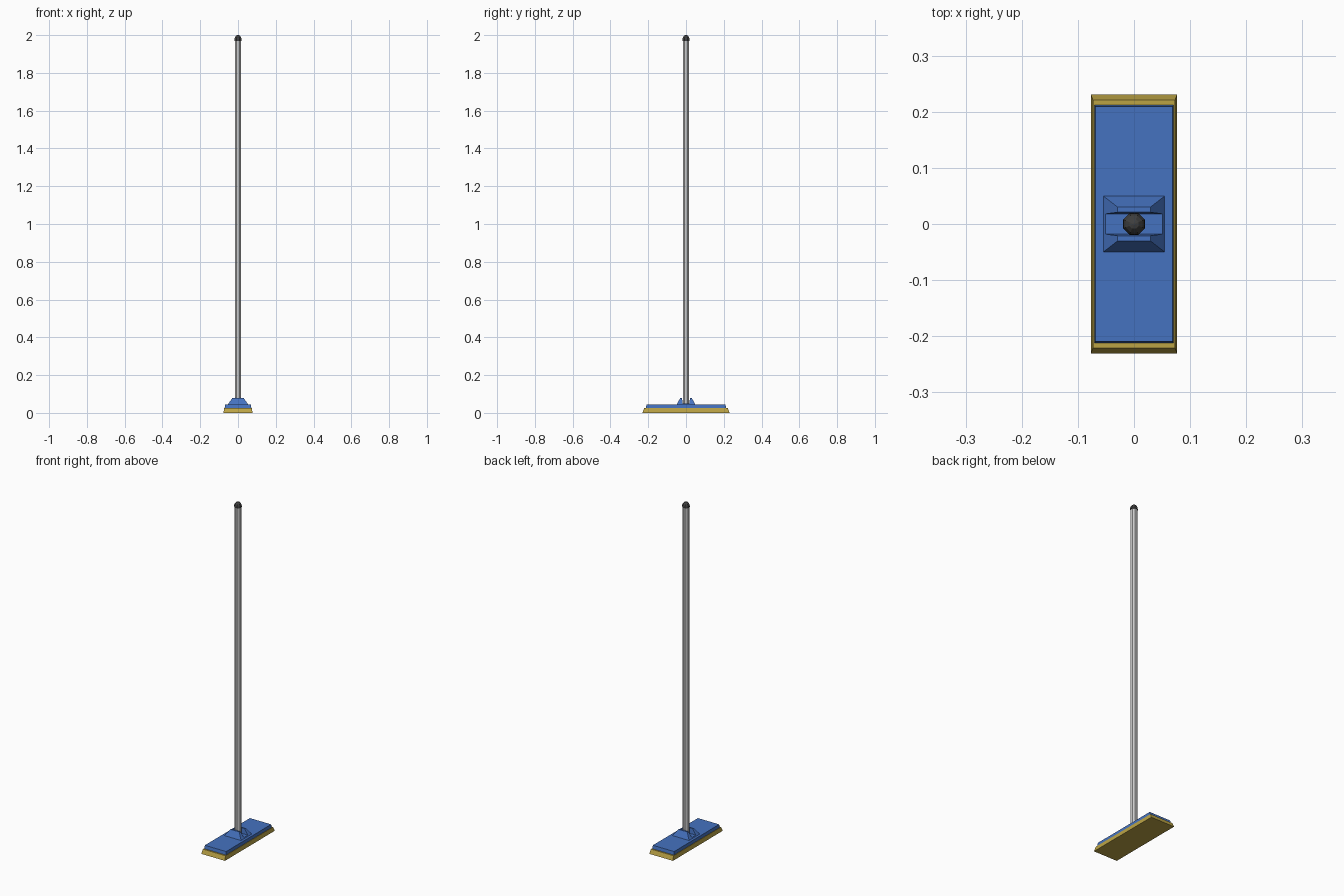
import bpy, bmesh
from math import cos, sin, pi

if "Cube" in bpy.data.objects:
    bpy.data.objects.remove(bpy.data.objects["Cube"])


def material(name, rgb):
    m = bpy.data.materials.new(name)
    m.diffuse_color = (*rgb, 1)
    m.use_nodes = True
    m.node_tree.nodes["Principled BSDF"].inputs["Base Color"].default_value = m.diffuse_color
    return m


BLUE = material("blue_plastic", (0.06, 0.17, 0.53))
YELLOW = material("yellow_bristle", (0.50, 0.37, 0.06))
DARK = material("dark_rubber", (0.05, 0.05, 0.05))


def loft(name, rings, mat=None):
    """Closed solid bridging a stack of equal-length point rings."""
    bm = bmesh.new()
    loops = [[bm.verts.new(p) for p in ring] for ring in rings]
    for a, b in zip(loops, loops[1:]):
        for i in range(len(a)):
            j = (i + 1) % len(a)
            bm.faces.new((a[i], a[j], b[j], b[i]))
    bm.faces.new(loops[0][::-1])
    bm.faces.new(loops[-1])
    bmesh.ops.recalc_face_normals(bm, faces=bm.faces)
    me = bpy.data.meshes.new(name)
    bm.to_mesh(me)
    bm.free()
    ob = bpy.data.objects.new(name, me)
    bpy.context.collection.objects.link(ob)
    if mat:
        me.materials.append(mat)
    return ob


def rect(x, y0, y1, z):
    return [(-x, y0, z), (x, y0, z), (x, y1, z), (-x, y1, z)]


def octagon(r, z):
    return [(r * cos(pi * (i + .5) / 4), r * sin(pi * (i + .5) / 4), z) for i in range(8)]


# Flared bristle pad
loft("bristle_pad", [rect(.077, -.231, .231, 0), rect(.073, -.221, .221, .025)], YELLOW)

# Head plate
loft("head_plate", [rect(.0705, -.2125, .2125, .025), rect(.069, -.209, .209, .044)], BLUE)

# Handle socket: low base with two tapered ears around a slot
loft("socket_base", [rect(.055, -.05, .05, .043), rect(.051, -.047, .047, .049)], BLUE)
for side, label in ((-1, "front"), (1, "back")):
    loft(label + "_socket_ear",
         [rect(.051, side * .018, side * .047, .049),
          rect(.029, side * .021, side * .030, .08)], BLUE)

# Eight-sided pole
loft("pole", [octagon(.0185, .049), octagon(.0185, 1.972)])

# Rounded end cap
loft("end_cap", [octagon(r, z) for r, z in
                 ((.021, 1.97), (.0205, 1.98), (.016, 1.991), (.009, 1.998), (.002, 2.0))], DARK)
